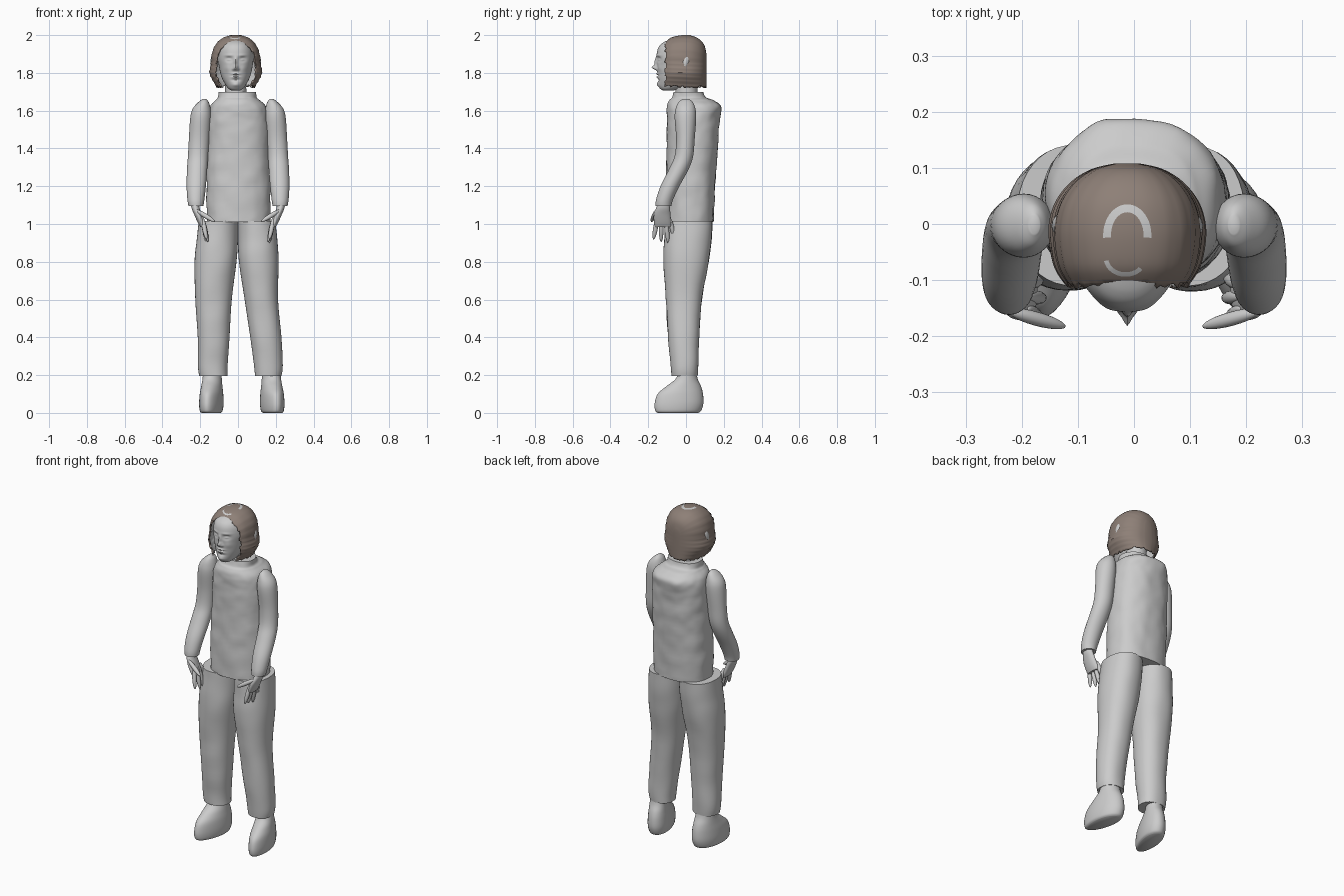
import bpy, bmesh, math, random
from mathutils import Vector, noise

random.seed(4)
if "Cube" in bpy.data.objects:
    bpy.data.objects.remove(bpy.data.objects["Cube"])


def material(name, rgb):
    m = bpy.data.materials.new(name)
    m.use_nodes = True
    col = (*rgb, 1)
    m.diffuse_color = col
    m.node_tree.nodes["Principled BSDF"].inputs["Base Color"].default_value = col
    return m


GREY = material("plain grey", (0.6, 0.6, 0.6))
BROWN = material("hair brown", (0.27, 0.215, 0.185))


def finish(name, bm, mats=(GREY,), angle=50):
    bmesh.ops.recalc_face_normals(bm, faces=bm.faces)
    me = bpy.data.meshes.new(name)
    bm.to_mesh(me)
    bm.free()
    ob = bpy.data.objects.new(name, me)
    bpy.context.collection.objects.link(ob)
    for m in mats:
        me.materials.append(m)
    bpy.ops.object.select_all(action='DESELECT')
    ob.select_set(True)
    bpy.context.view_layer.objects.active = ob
    bpy.ops.object.shade_smooth_by_angle(angle=math.radians(angle))
    return ob


def spline(rows, steps):
    """Smooth rows of values, passing through every one."""
    out = []
    for i in range(len(rows) - 1):
        quad = [rows[max(i - 1, 0)], rows[i], rows[i + 1], rows[min(i + 2, len(rows) - 1)]]
        for k in range(steps):
            t = k / steps
            out.append([b + t * ((c - a) / 2 + t * (a - 2.5 * b + 2 * c - d / 2
                        + t * (1.5 * (b - c) + (d - a) / 2))) for a, b, c, d in zip(*quad)])
    return out + [list(rows[-1])]


def skin(bm, rings, closed=True):
    vs = [[bm.verts.new(p) for p in r] for r in rings]
    n = len(vs[0])
    for lo, hi in zip(vs, vs[1:]):
        for j in range(n if closed else n - 1):
            k = (j + 1) % n
            bm.faces.new((lo[j], lo[k], hi[k], hi[j]))
    return vs


def loft(name, rows, segs=32, steps=5, power=2.0, flip=1, bend=None):
    """Stack rounded sections; each row is height, x min, x max, y min, y max."""
    bm = bmesh.new()
    rings = []
    for z, x0, x1, y0, y1 in spline(rows, steps):
        ring = []
        for j in range(segs):
            a = math.tau * j / segs
            c, s = math.cos(a), math.sin(a)
            x = (x0 + x1) / 2 + (x1 - x0) / 2 * math.copysign(abs(c) ** (2 / power), c)
            y = (y0 + y1) / 2 + (y1 - y0) / 2 * math.copysign(abs(s) ** (2 / power), s)
            p = Vector((x * flip, y, z))
            ring.append(bend(p) if bend else p)
        rings.append(ring)
    vs = skin(bm, rings)
    bm.faces.new(vs[0])
    bm.faces.new(vs[-1])
    return finish(name, bm)


def blob(name, start, end, width, depth=None):
    """Stretched ball between two points."""
    a, b = Vector(start), Vector(end)
    bm = bmesh.new()
    bmesh.ops.create_uvsphere(bm, u_segments=16, v_segments=12, radius=1)
    turn = (b - a).to_track_quat('Z', 'Y')
    for v in bm.verts:
        q = Vector((v.co.x * width, v.co.y * (depth or width), v.co.z * (b - a).length / 2))
        v.co = turn @ q + (a + b) / 2
    return finish(name, bm)


# Torso with lightly dented cloth
def dents(p):
    d = noise.noise(p * 13) * 0.005 + noise.noise(p * 30) * 0.002
    out = Vector((p.x, p.y - 0.03, 0)).normalized()
    return p + out * d


loft("torso", [(1.01, -.165, .17, -.11, .145), (1.2, -.168, .172, -.108, .155),
               (1.4, -.165, .168, -.102, .168), (1.55, -.16, .163, -.102, .178),
               (1.62, -.148, .15, -.1, .186), (1.655, -.12, .115, -.088, .145),
               (1.67, -.108, .1, -.075, .105), (1.7, -.105, .095, -.065, .09)],
     segs=64, steps=9, power=2.3, bend=dents)

# Trouser legs, standing slightly differently
SIDE = [(-.075, .06), (-.08, .063), (-.095, .07), (-.105, .085), (-.12, .12), (-.115, .135), (-.11, .14)]
HEIGHTS = (.195, .25, .4, .6, .8, .92, 1.015)
LEGS = {"right": [(-.205, -.055), (-.212, -.055), (-.213, -.045), (-.226, -.033), (-.23, -.008), (-.218, 0), (-.208, 0)],
        "left": [(.09, .23), (.085, .237), (.065, .23), (.035, .212), (.005, .215), (0, .208), (0, .197)]}
for side, widths in LEGS.items():
    loft(side + "_trouser_leg", [(z, *w, *d) for z, w, d in zip(HEIGHTS, widths, SIDE)],
         segs=40, power=2.2, bend=lambda p: p + Vector((0, noise.noise(p * 9) * 0.004, 0)))

# Shoes with a flat sole and toes turned outward
SHOE = [(0, -.05, .05, -.15, .065), (.012, -.06, .06, -.163, .08), (.05, -.064, .064, -.166, .092),
        (.1, -.061, .061, -.15, .09), (.14, -.055, .055, -.105, .08),
        (.18, -.05, .05, -.055, .062), (.23, -.047, .047, -.035, .052)]


def turn_out(sign, mid):
    return lambda p: Vector((sign * (mid + p.x * (1 + 1.2 * p.y) - p.y * 0.16), p.y, p.z))


loft("right_shoe", SHOE, bend=turn_out(-1, .138))
loft("left_shoe", SHOE, bend=turn_out(1, .178))

# Arms and hands, mirrored
ARM = [(1.095, .183, .262, -.162, -.078), (1.13, .178, .268, -.158, -.068), (1.2, .17, .272, -.135, -.035),
       (1.29, .163, .27, -.09, .014), (1.36, .158, .265, -.06, .038), (1.45, .151, .26, -.052, .046),
       (1.56, .142, .253, -.06, .054), (1.61, .145, .24, -.055, .05),
       (1.645, .155, .21, -.04, .036), (1.662, .168, .187, -.018, .016)]
HAND = [(.985, .172, .2, -.165, -.078), (1.01, .176, .214, -.17, -.078), (1.05, .19, .232, -.17, -.082),
        (1.085, .203, .246, -.158, -.085), (1.12, .207, .25, -.145, -.09)]
FINGERS = {"index_finger": ((.19, -.15, 1.04), (.166, -.172, .918)),
           "middle_finger": ((.19, -.13, 1.04), (.16, -.132, .905)),
           "ring_finger": ((.19, -.11, 1.04), (.164, -.094, .898)),
           "little_finger": ((.19, -.09, 1.04), (.17, -.062, .93)),
           "thumb": ((.225, -.155, 1.075), (.122, -.183, 1.012))}
for side, s in (("right", -1), ("left", 1)):
    loft(side + "_arm", ARM, flip=s)
    loft(side + "_hand", HAND, segs=20, flip=s)
    for part, (a, b) in FINGERS.items():
        blob(side + "_" + part, (a[0] * s, *a[1:]), (b[0] * s, *b[1:]), .0125)

# Neck
MID = -.012
loft("neck", [(1.62, -.075, .055, -.06, .065), (1.7, -.068, .044, -.055, .06), (1.8, -.07, .046, -.05, .065)])

# Head: features are soft bumps (x, z, push forward, width, height)
BUMPS = [(0, 1.828, .026, .011, .012), (0, 1.855, .012, .008, .025), (.013, 1.82, .008, .007, .007),
         (.036, 1.872, -.013, .018, .012), (.036, 1.87, .009, .012, .006), (.036, 1.893, .004, .022, .006),
         (0, 1.794, .008, .02, .005), (0, 1.786, -.008, .022, .003), (0, 1.778, .008, .017, .005),
         (0, 1.762, -.006, .022, .006), (0, 1.737, .007, .02, .012), (.045, 1.825, .004, .018, .018)]


def face(p):
    x, push = abs(p.x - MID), 0
    if p.y < -.03:
        for bx, bz, d, w, h in BUMPS:
            push += d * math.exp(-((x - bx) / w) ** 2 - ((p.z - bz) / h) ** 2)
    return p - Vector((0, push, 0))


HEAD = [(1.708, .025, -.125, -.06), (1.718, .04, -.138, -.03), (1.74, .056, -.147, .02), (1.78, .076, -.15, .06),
        (1.83, .088, -.152, .08), (1.88, .094, -.156, .088), (1.93, .088, -.148, .085),
        (1.96, .07, -.122, .065), (1.982, .035, -.07, .04)]
loft("head", [(z, MID - w, MID + w, a, b) for z, w, a, b in HEAD], segs=120, steps=12, power=2.1, bend=face)

# Hair: arches from the brow to the nape; each row is y, half width, top
ARCHES = [(-.11, .1, 1.962), (-.08, .118, 1.986), (-.04, .127, 1.997), (0, .128, 2.0), (.04, .117, 1.994),
          (.075, .092, 1.975), (.098, .058, 1.945), (.108, .02, 1.9)]


def arch(y, w, top, n=72):
    pts = []
    for j in range(n + 1):
        t = j / n
        a = math.pi * min(max((t - .27) / .46, 0), 1)
        drop = max(.27 - t, t - .73, 0) / .27
        curl = 1 + .1 * math.exp(-((drop - .45) / .3) ** 2) - .22 * drop ** 3
        strand = 1 + .012 * math.sin(j * 1.9 + y * 12)
        x = w * math.copysign(abs(math.cos(a)) ** .85, math.cos(a)) * curl * strand
        base = min(1.86, top - .03)
        z = base + (top - base) * math.sin(a) ** .9 - (base - 1.725) * drop
        pts.append(Vector((MID + x, y, z)))
    return pts


bm = bmesh.new()
rings = skin(bm, [arch(*row) for row in spline(ARCHES, 4)], closed=False)
bm.faces.new(rings[-1])
for v in rings[0]:
    v.co.y += random.uniform(-.006, .008)
for ring in rings:
    ring[0].co.z += random.uniform(-.006, .008)
    ring[-1].co.z += random.uniform(-.006, .008)
hair = finish("hair", bm, (BROWN, GREY), 40)
shell = hair.modifiers.new("thickness", 'SOLIDIFY')
shell.thickness = .008
shell.offset = -1
shell.material_offset = 1

# Ears showing through the hair
for side, s in (("right", -1), ("left", 1)):
    blob(side + "_ear", (MID + s * .118, -.012, 1.815), (MID + s * .112, .008, 1.9), .02, .02)


# Pale scalp patches that lie on the crown
def patch(name, cx, cy, rx, ry, start, end, wide):
    bm = bmesh.new()
    rows = []
    for i in range(25):
        a = math.radians(start + (end - start) * i / 24)
        row = []
        for k in (-1, 0, 1):
            x = cx + (rx + k * wide) * math.cos(a)
            y = cy + (ry + k * wide) * math.sin(a)
            hit, spot, _, _ = hair.ray_cast(Vector((x, y, 3)), Vector((0, 0, -1)))
            row.append(Vector((x, y, (spot.z if hit else 1.99) + .002)))
        rows.append(row)
    skin(bm, rows, closed=False)
    finish(name, bm)


bpy.context.view_layer.update()
patch("crown_patch", -.012, -.02, .036, .048, -5, 185, .007)
patch("front_patch", -.015, -.06, .035, .03, 190, 320, .004)
